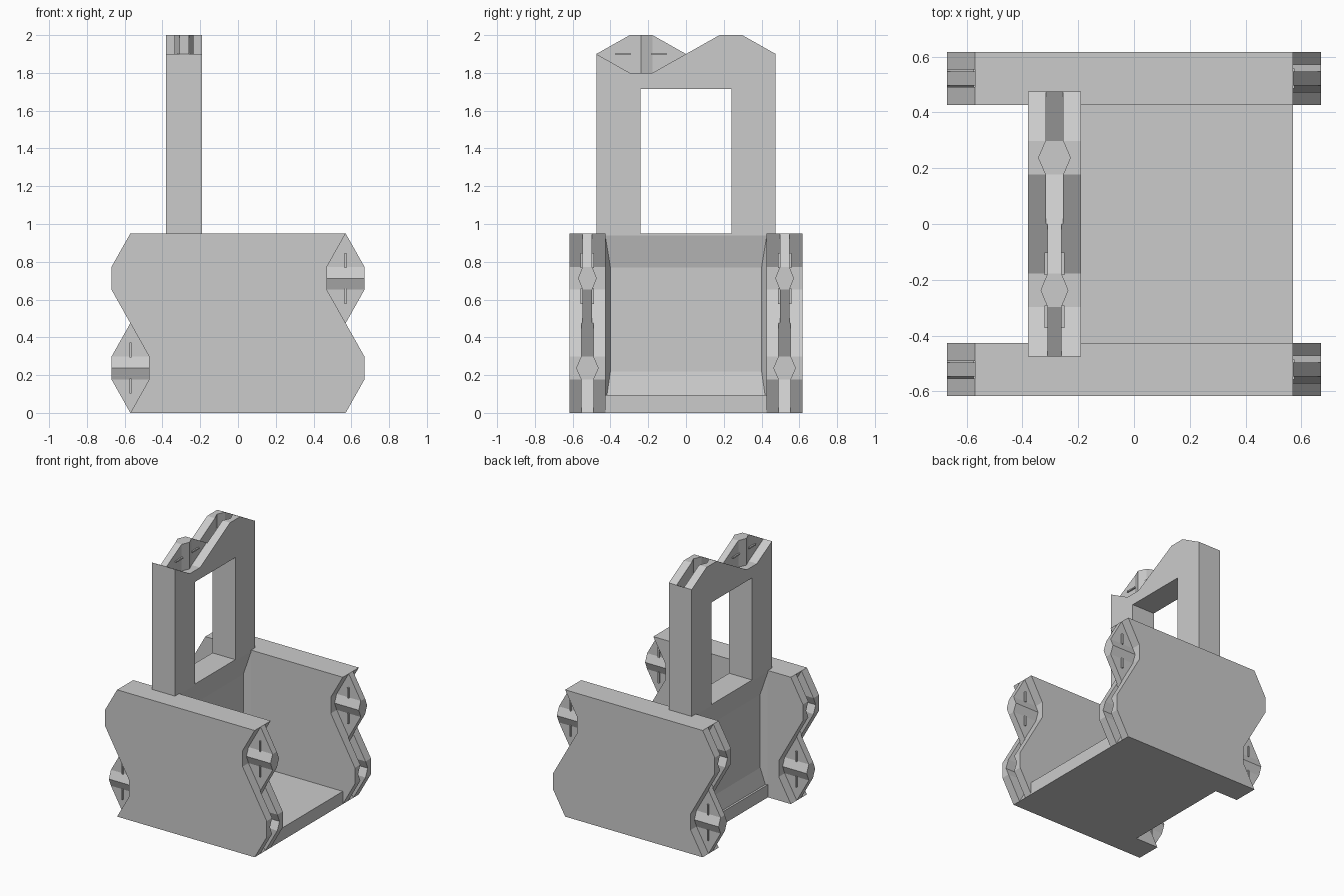
import bpy, bmesh, math
from mathutils import Matrix, Vector

if "Cube" in bpy.data.objects:
    bpy.data.objects.remove(bpy.data.objects["Cube"])

grey = bpy.data.materials.new("plain grey")
grey.diffuse_color = (0.6, 0.6, 0.6, 1)
grey.use_nodes = True
grey.node_tree.nodes["Principled BSDF"].inputs["Base Color"].default_value = grey.diffuse_color

P = 0.2375          # half length of one joint
F = 0.06            # half length of its flat
D = 0.10            # half depth of the joint


def finish(name, bm, mat=True):
    bmesh.ops.recalc_face_normals(bm, faces=bm.faces)
    me = bpy.data.meshes.new(name)
    bm.to_mesh(me)
    bm.free()
    ob = bpy.data.objects.new(name, me)
    bpy.context.collection.objects.link(ob)
    if mat:
        me.materials.append(grey)
    return ob


def frame(origin, u, v, w):
    """Matrix taking local (u, v, w) to the world."""
    m = Matrix((u, v, w)).transposed().to_4x4()
    m.translation = Vector(origin)
    return m


def prism(name, pts, lo, hi, m):
    """Extrude a (u, v) outline from w = lo to w = hi."""
    bm = bmesh.new()
    a = [bm.verts.new(m @ Vector((p[0], p[1], lo))) for p in pts]
    b = [bm.verts.new(m @ Vector((p[0], p[1], hi))) for p in pts]
    bm.faces.new(a)
    bm.faces.new(b)
    for i in range(len(pts)):
        j = (i + 1) % len(pts)
        bm.faces.new((a[i], a[j], b[j], b[i]))
    return finish(name, bm)


def key(name, m, hw, peak, reach, rib):
    """Hexagonal tongue with a raised ridge across its middle."""
    bm = bmesh.new()
    rings = []
    for u, v0, v1, w in ((-P, 0, 0, hw), (-F, -D, reach, hw), (0, -D, reach, peak),
                         (F, -D, reach, hw), (P, 0, 0, hw)):
        if v0 == v1:
            lo, hi = (bm.verts.new(m @ Vector((u, 0, s * w))) for s in (-1, 1))
            rings.append((lo, lo, hi, hi))
        else:
            rings.append([bm.verts.new(m @ Vector((u, v, q)))
                          for v, q in ((v0, -w), (v1, -w), (v1, w), (v0, w))])
    for a, b in zip(rings, rings[1:]):
        for i in range(4):
            j = (i + 1) % 4
            loop = list(dict.fromkeys((a[i], a[j], b[j], b[i])))
            if len(loop) > 2:
                bm.faces.new(loop)
    # small detent ribs on both faces
    if rib:
        for s in (-1, 1):
            box = m @ Matrix.Translation((s * 0.095, 0, 0)) @ Matrix.Diagonal((0.08, 0.01, 2 * hw + 0.022, 1))
            bmesh.ops.create_cube(bm, size=1, matrix=box)
    return finish(name, bm)


def cut(target, cutter):
    mod = target.modifiers.new("cut", 'BOOLEAN')
    mod.operation = 'DIFFERENCE'
    mod.solver = 'EXACT'
    mod.object = cutter
    cutter.hide_render = True
    cutter.hide_viewport = True
    cutter.hide_set(True)


X, Y, Z = Vector((1, 0, 0)), Vector((0, 1, 0)), Vector((0, 0, 1))

# side walls, with a tongue and a groove at each end
right = [(.57, 0), (.67, P - F), (.67, P + F), (.57, 2 * P),
         (.47, 3 * P - F), (.47, 3 * P + F), (.57, 4 * P)]
outline = right + [(-x, 4 * P - z) for x, z in right]
for label, yc in (("front", -0.522), ("back", 0.522)):
    wall = prism(label + "_wall", outline, -0.095, 0.095, frame((0, yc, 0), X, Z, Y))
    for side, s, zt, zg in (("right", 1, 3 * P, P), ("left", -1, P, 3 * P)):
        tag = label + "_" + side
        key(tag + "_tongue", frame((s * .57, yc, zt), Z, X * s, Y), .025, .05, D, True)
        cut(wall, key(tag + "_groove_cutter", frame((s * .57, yc, zg), Z, X * s, Y),
                      .031, .057, D + .04, False))

# floor plate
prism("floor", [(-.38, -.43), (.57, -.43), (.57, .43), (-.38, .43)], 0, .095,
      frame((0, 0, 0), X, Y, Z))

# upright web between the walls, dished on both faces
XC = -0.285
web = prism("web", [(-.43, 0), (.43, 0), (.43, .95), (-.43, .95)], -.095, .095,
            frame((XC, 0, 0), Y, Z, X))
for label, s in (("outer", -1), ("inner", 1)):
    bm = bmesh.new()
    rings = []
    for w, hy, z0, z1 in ((.05, .40, .22, .77), (.095, .428, .03, .94), (.11, .437, -.033, .997)):
        rings.append([bm.verts.new((XC + s * w, y, z)) for y, z in
                      ((-hy, z0), (hy, z0), (hy, z1), (-hy, z1))])
    for a, b in zip(rings, rings[1:]):
        for i in range(4):
            j = (i + 1) % 4
            bm.faces.new((a[i], a[j], b[j], b[i]))
    bm.faces.new(rings[0])
    bm.faces.new(rings[-1])
    cut(web, finish(label + "_dish_cutter", bm))

# tall frame with an open window and a joint along its top
top = 1.9
arch = [(-.475, .95), (-.24, .95), (-.24, 1.715), (.24, 1.715), (.24, .95), (.475, .95),
        (.475, top), (P + F, 2), (P - F, 2), (0, top),
        (F - P, 1.8), (-P - F, 1.8), (-.475, top)]
upright = prism("upright_frame", arch, -.095, .095, frame((XC, 0, 0), Y, Z, X))
key("upright_tongue", frame((XC, -P, top), Y, Z, X), .025, .05, D, True)
cut(upright, key("upright_groove_cutter", frame((XC, P, top), Y, Z, X),
                 .031, .057, D + .04, False))
